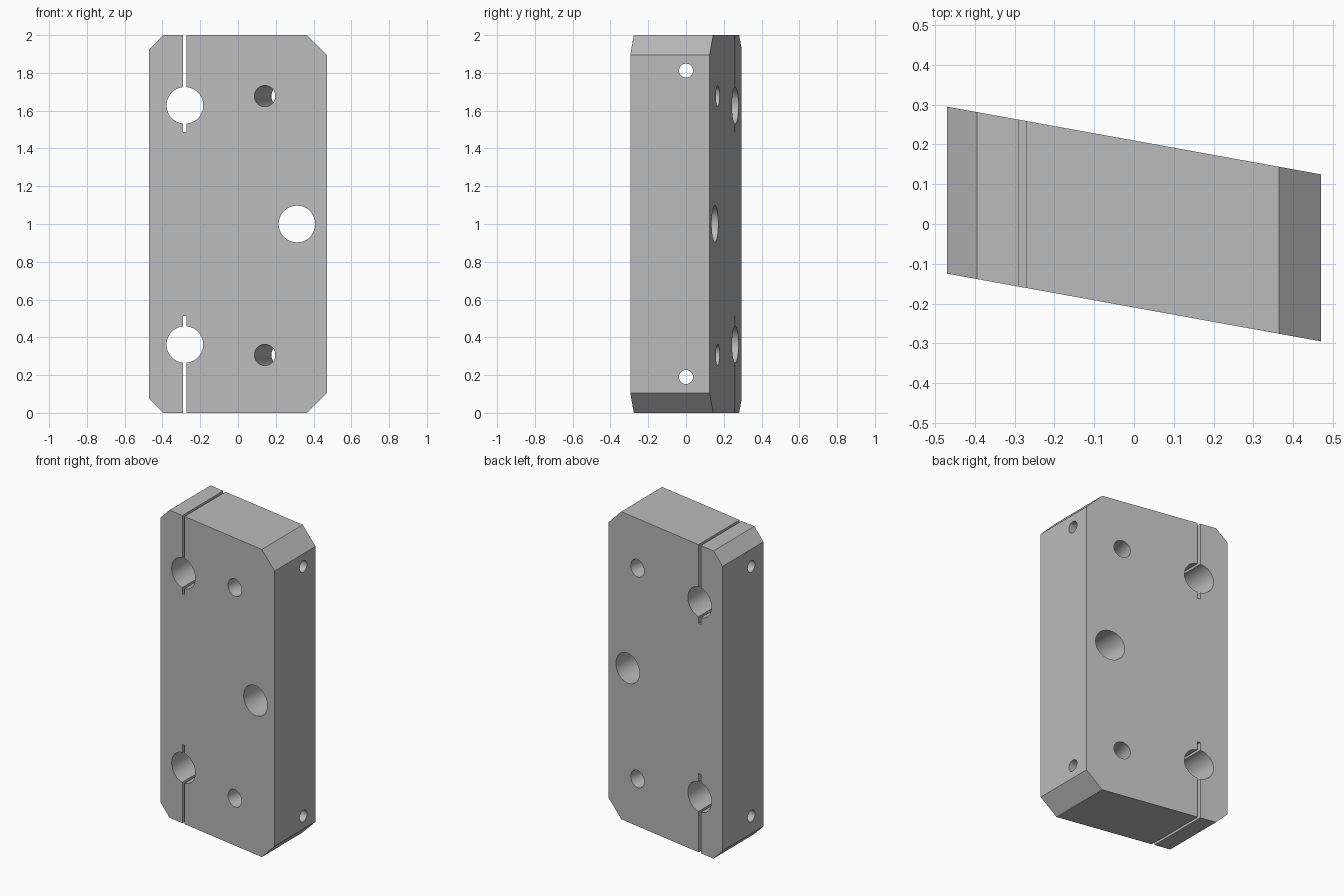
import bpy
import bmesh
import math
from mathutils import Vector

if "Cube" in bpy.data.objects:
    bpy.data.objects.remove(bpy.data.objects["Cube"], do_unlink=True)

SLOPE = -0.181   # skew of the front and back faces
HALF = 0.21      # half thickness along y

grey = bpy.data.materials.new("machined_grey")
grey.use_nodes = True
colour = (0.5, 0.5, 0.5, 1)
grey.diffuse_color = colour
grey.node_tree.nodes["Principled BSDF"].inputs["Base Color"].default_value = colour


def add_object(name, bm):
    bmesh.ops.recalc_face_normals(bm, faces=bm.faces)
    mesh = bpy.data.meshes.new(name)
    bm.to_mesh(mesh)
    bm.free()
    mesh.materials.append(grey)
    obj = bpy.data.objects.new(name, mesh)
    bpy.context.collection.objects.link(obj)
    return obj


def prism(name, profile, front, back, slope=0):
    """Extrude an x/z outline along y, with optionally skewed end faces."""
    bm = bmesh.new()
    ends = [[bm.verts.new((x, y + slope * x, z)) for x, z in profile]
            for y in (front, back)]
    bm.faces.new(ends[0])
    bm.faces.new(ends[1])
    for i in range(len(profile)):
        j = (i + 1) % len(profile)
        bm.faces.new((ends[0][i], ends[0][j], ends[1][j], ends[1][i]))
    return add_object(name, bm)


def drill(name, centre, direction, radius):
    """Long cylinder cutter through a centre point."""
    bm = bmesh.new()
    bmesh.ops.create_cone(bm, cap_ends=True, segments=64, radius1=radius,
                          radius2=radius, depth=3 if direction[0] == 1 else 1.2)
    obj = add_object(name, bm)
    obj.rotation_mode = "QUATERNION"
    obj.rotation_quaternion = Vector(direction).to_track_quat("Z", "Y")
    obj.location = centre
    return obj


# Skewed block with chamfered corners
block = prism("clamp_block", [
    (-0.395, 0), (0.365, 0), (0.47, 0.105), (0.47, 1.895),
    (0.365, 2), (-0.395, 2), (-0.47, 1.925), (-0.47, 0.075)],
    -HALF, HALF, SLOPE)

cutters = [drill("centre_bore", (0.312, 0, 1), (0, 1, 0), 0.097)]

# Clamping bores, slots, tilted holes and cross holes at both ends
tilt = Vector((0.09, 0.405, 0))
tilt_mid = Vector((0.142, -HALF + SLOPE * 0.142, 0)) + tilt / 2
for end, bore_z, tilt_z, cross_z, low, high in (
        ("upper", 1.628, 1.677, 1.812, 1.488, 2.2),
        ("lower", 0.362, 0.307, 0.19, -0.2, 0.512)):
    cutters += [
        drill(end + "_clamp_bore", (-0.281, 0, bore_z), (0, 1, 0), 0.097),
        prism(end + "_slot", [(-0.29, low), (-0.272, low),
                              (-0.272, high), (-0.29, high)], -1, 1),
        drill(end + "_tilted_hole", tilt_mid + Vector((0, 0, tilt_z)), tilt, 0.056),
        drill(end + "_cross_hole", (0, 0, cross_z), (1, 0, 0), 0.037),
    ]

# Cut every opening in turn
bpy.ops.object.select_all(action="DESELECT")
block.select_set(True)
bpy.context.view_layer.objects.active = block
for cutter in cutters:
    cutter.hide_render = True
    mod = block.modifiers.new(cutter.name, "BOOLEAN")
    mod.operation = "DIFFERENCE"
    mod.solver = "EXACT"
    mod.object = cutter
    bpy.ops.object.modifier_apply(modifier=mod.name)
    bpy.data.objects.remove(cutter, do_unlink=True)

bpy.ops.object.shade_smooth_by_angle(angle=math.radians(20))
